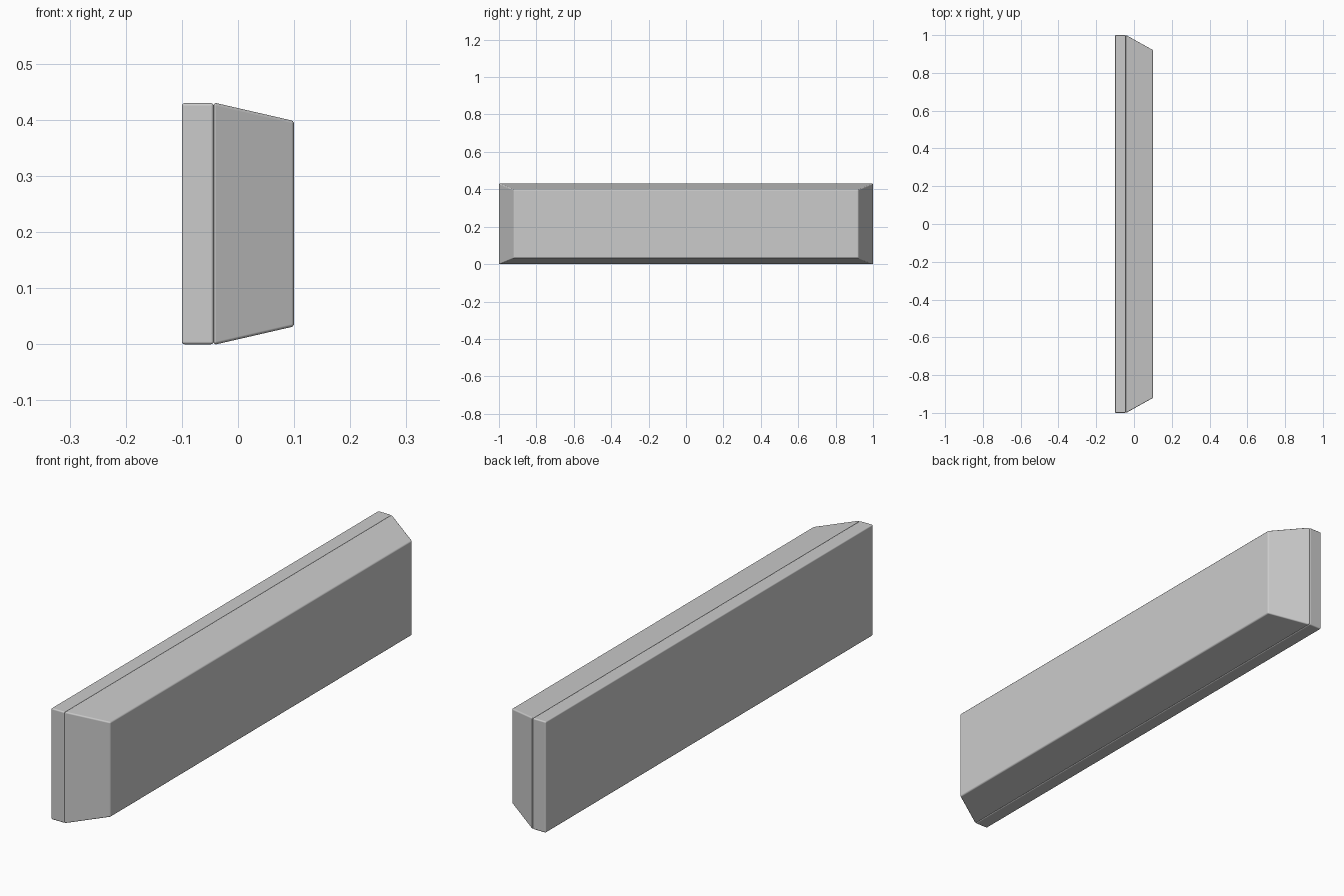
import bpy, bmesh

if "Cube" in bpy.data.objects:
    bpy.data.objects.remove(bpy.data.objects["Cube"])

HEIGHT = 0.43


def slab(name, x0, x1, inset_y=0.0, inset_z=0.0, grow=0.0):
    """Rounded box from x0 to x1 whose x1 face may be inset to make a taper."""
    bm = bmesh.new()
    bmesh.ops.create_cube(bm, size=2)
    for v in bm.verts:
        front = v.co.x > 0
        y = 1 + grow - (inset_y if front else 0)
        z = HEIGHT / 2 + grow - (inset_z if front else 0)
        v.co = (x1 if front else x0, v.co.y * y, HEIGHT / 2 + v.co.z * z)
    mesh = bpy.data.meshes.new(name)
    bm.to_mesh(mesh)
    bm.free()
    obj = bpy.data.objects.new(name, mesh)
    bpy.context.collection.objects.link(obj)

    # Small rounded edges
    bevel = obj.modifiers.new("rounded_edges", 'BEVEL')
    bevel.width = 0.005
    bevel.segments = 3
    bevel.limit_method = 'ANGLE'
    bevel.harden_normals = True

    bpy.ops.object.select_all(action='DESELECT')
    obj.select_set(True)
    bpy.context.view_layer.objects.active = obj
    bpy.ops.object.shade_smooth_by_angle()
    return obj


# Flat plate at the back
slab("back_plate", -0.1, -0.0435)

# Tapered body; grown slightly so its rounded rim stays flush with the plate
slab("tapered_body", -0.0435, 0.1, inset_y=0.08, inset_z=0.033, grow=0.001)
